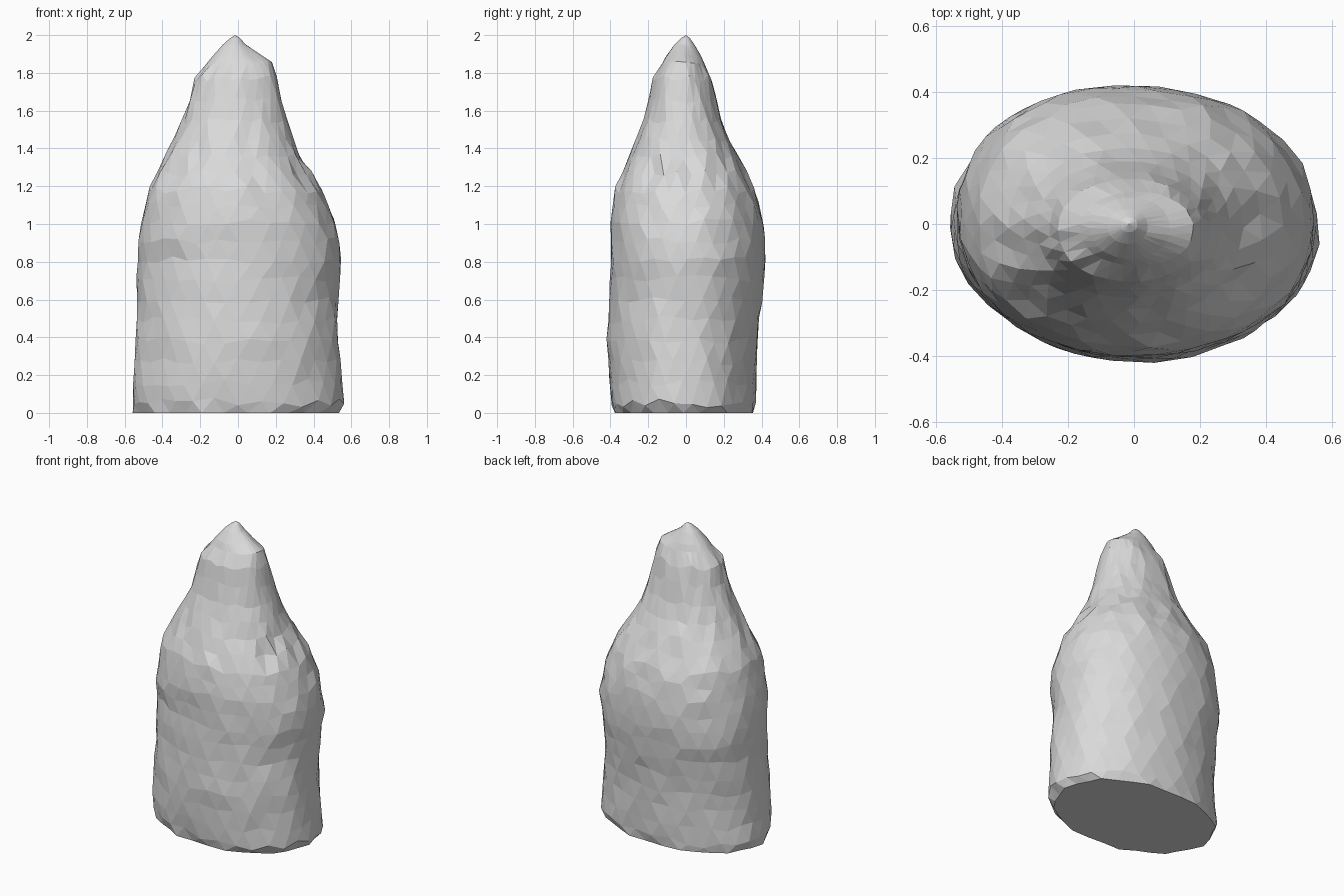
import bpy, bmesh, math, random

if "Cube" in bpy.data.objects:
    bpy.data.objects.remove(bpy.data.objects["Cube"])

random.seed(7)
SIDES = 30

# Height, then left, right, front and back extents of the rock
PROFILE = [
    (0.00, -0.56, 0.535, -0.39, 0.365),
    (0.06, -0.567, 0.562, -0.40, 0.37),
    (0.35, -0.547, 0.54, -0.422, 0.375),
    (0.62, -0.537, 0.528, -0.408, 0.405),
    (0.82, -0.537, 0.555, -0.402, 0.418),
    (1.00, -0.512, 0.522, -0.403, 0.412),
    (1.17, -0.475, 0.46, -0.38, 0.372),
    (1.35, -0.383, 0.335, -0.305, 0.28),
    (1.50, -0.312, 0.272, -0.238, 0.208),
    (1.65, -0.263, 0.237, -0.197, 0.163),
    (1.77, -0.23, 0.21, -0.175, 0.137),
    (1.85, -0.165, 0.18, -0.127, 0.098),
    (1.89, -0.133, 0.11, -0.105, 0.08),
    (1.95, -0.08, 0.042, -0.06, 0.045),
    (1.985, -0.04, 0.01, -0.025, 0.02),
]
ROWS = [0, 0.06, 0.16, 0.27, 0.38, 0.49, 0.60, 0.71, 0.81, 0.91, 1.01, 1.10,
        1.18, 1.27, 1.36, 1.45, 1.55, 1.66, 1.77, 1.85, 1.89, 1.95, 1.985]


def extents(z):
    for a, b in zip(PROFILE, PROFILE[1:]):
        if z <= b[0]:
            t = (z - a[0]) / (b[0] - a[0])
            return [p + (q - p) * t for p, q in zip(a[1:], b[1:])]
    return PROFILE[-1][1:]


def spow(v):
    return math.copysign(abs(v) ** 0.94, v)


def bulge(a, degrees):
    return max(0, math.cos(a - math.radians(degrees))) ** 6


# Rock body: staggered rings give the diamond facets
bm = bmesh.new()
rings = []
for r, z in enumerate(ROWS):
    left, right, front, back = extents(z)
    cx, cy = (left + right) / 2, (front + back) / 2
    hx, hy = (right - left) / 2, (back - front) / 2
    ring = []
    for i in range(SIDES):
        a = 2 * math.pi * (i + 0.5 * (r % 2)) / SIDES
        k = 1.008 - 0.026 * random.random()
        # Front left corner is trimmed low down, back left is fuller above
        if z < 0.9:
            k -= 0.04 * bulge(a, 222)
        if 0.6 < z < 1.4:
            k += 0.035 * bulge(a, 135)
        # Scalloped base edge
        if r == 0 and i % 3:
            k -= 0.03
        # Small notch under the front right shoulder
        if 1.2 < z < 1.3 and abs(a - math.radians(328)) < 0.12:
            k -= 0.08
        dz = random.uniform(-0.02, 0.02) if 0.1 < z < 1.8 else 0
        if r == 1:
            dz = random.uniform(-0.035, 0.02)
        ring.append(bm.verts.new((cx + hx * k * spow(math.cos(a)),
                                  cy + hy * k * spow(math.sin(a)), z + dz)))
    rings.append(ring)

for r in range(len(rings) - 1):
    lo, up = rings[r], rings[r + 1]
    for i in range(SIDES):
        j = (i + 1) % SIDES
        if r % 2 == 0:
            bm.faces.new((lo[i], lo[j], up[i]))
            bm.faces.new((lo[j], up[j], up[i]))
        else:
            bm.faces.new((lo[i], up[j], up[i]))
            bm.faces.new((lo[i], lo[j], up[j]))

# Flat base and pointed tip
bm.faces.new(rings[0][::-1])
tip = bm.verts.new((-0.015, 0, 2.0))
for i in range(SIDES):
    bm.faces.new((rings[-1][i], rings[-1][(i + 1) % SIDES], tip))

# Raised knob beside the tip
for v in bm.verts:
    d = math.hypot(v.co.x - 0.13, v.co.y + 0.03)
    if 1.83 < v.co.z < 1.93 and d < 0.08:
        v.co.z += 0.022 * (1 - d / 0.08)

bmesh.ops.recalc_face_normals(bm, faces=bm.faces)
mesh = bpy.data.meshes.new("rock")
bm.to_mesh(mesh)
bm.free()
rock = bpy.data.objects.new("rock", mesh)
bpy.context.collection.objects.link(rock)

grey = bpy.data.materials.new("stone grey")
grey.diffuse_color = (0.7, 0.7, 0.7, 1)
grey.use_nodes = True
grey.node_tree.nodes["Principled BSDF"].inputs["Base Color"].default_value = grey.diffuse_color
mesh.materials.append(grey)
